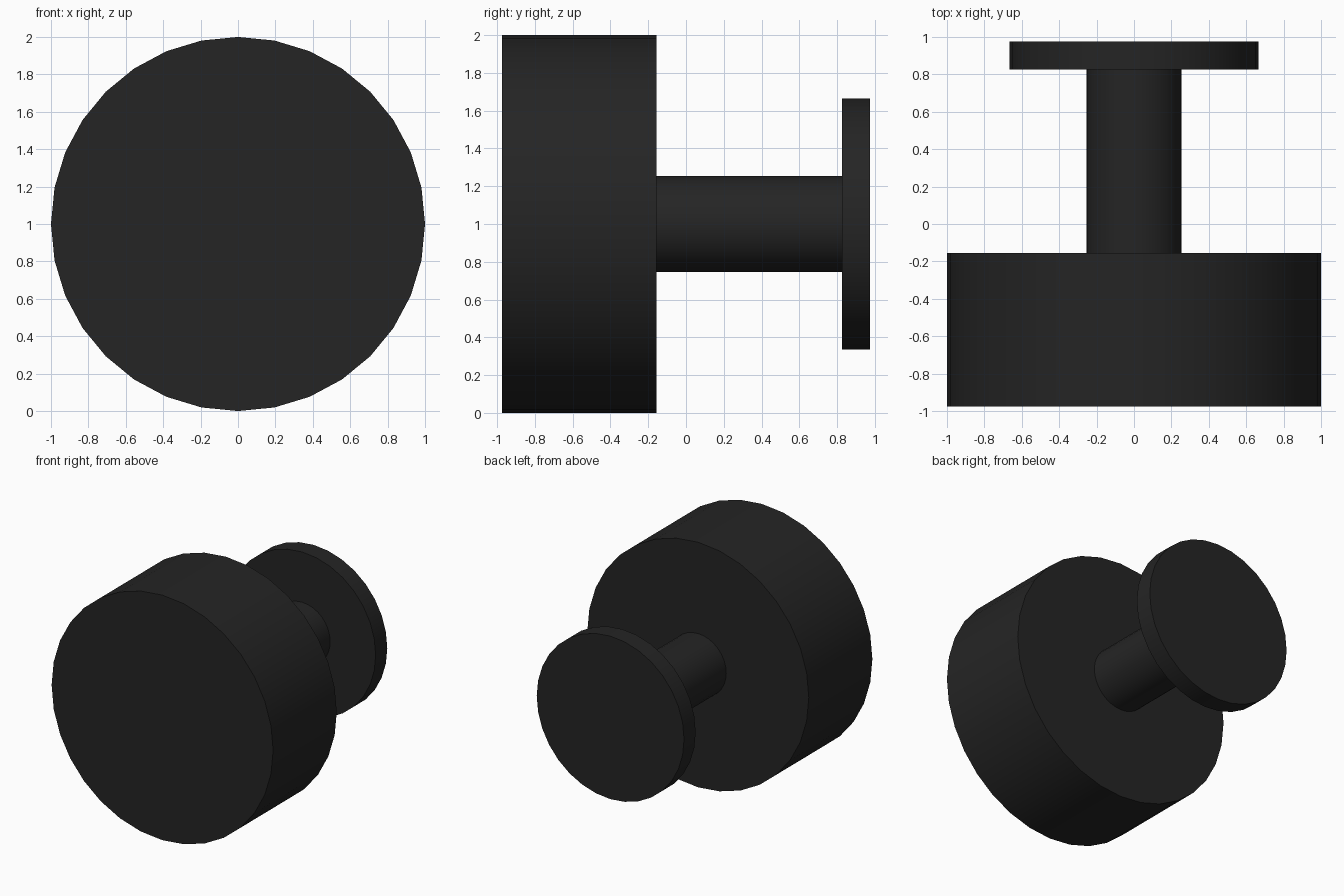
import bpy
import math

cube = bpy.data.objects.get("Cube")
if cube:
    bpy.data.objects.remove(cube, do_unlink=True)

# Single dark material
black = bpy.data.materials.new("soft black")
black.use_nodes = True
colour = (0.018, 0.018, 0.018, 1.0)
black.diffuse_color = colour
black.node_tree.nodes["Principled BSDF"].inputs["Base Color"].default_value = colour


def disc(name, radius, y0, y1):
    """32-sided cylinder along y, centred at z = 1."""
    bpy.ops.mesh.primitive_cylinder_add(
        vertices=32, radius=radius, depth=y1 - y0,
        location=(0, (y0 + y1) / 2, 1), rotation=(math.pi / 2, 0, 0))
    obj = bpy.context.object
    obj.name = name
    obj.data.materials.append(black)
    bpy.ops.object.shade_smooth_by_angle(angle=math.radians(30))
    return obj


# Large front grip, thin stem, and rear mounting plate
disc("knob_head", 1.0, -0.975, -0.155)
disc("knob_stem", 0.255, -0.155, 0.825)
disc("back_plate", 0.665, 0.825, 0.975)
